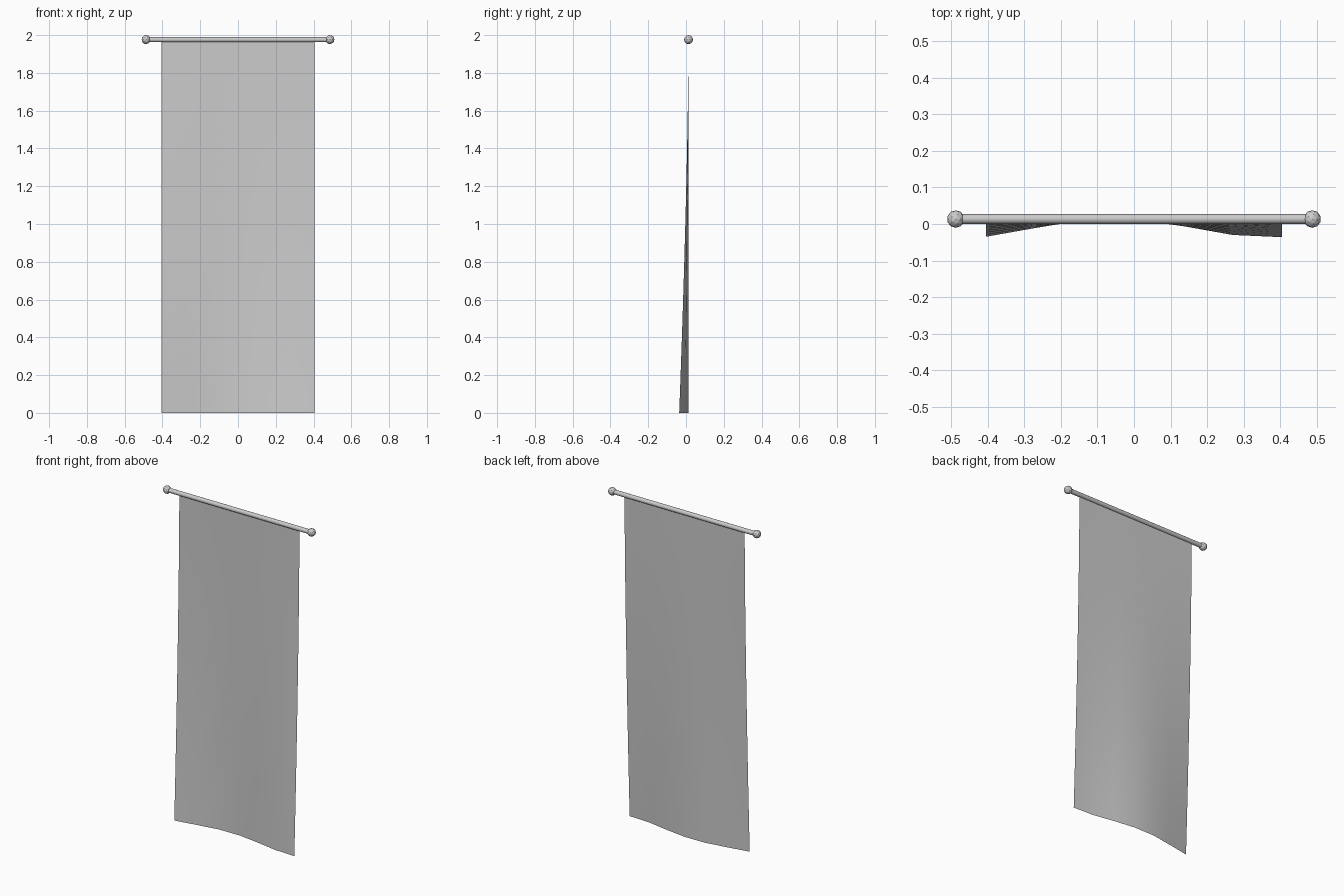
import bpy, bmesh, math

if "Cube" in bpy.data.objects:
    bpy.data.objects.remove(bpy.data.objects["Cube"])

ROD_Y, ROD_Z, ROD_R = 0.0135, 1.976, 0.0135
BALL_R, BALL_X = 0.024, 0.487
HALF_W = 0.405

# Horizontal rod
bpy.ops.mesh.primitive_cylinder_add(vertices=12, radius=ROD_R, depth=2 * BALL_X,
                                    location=(0, ROD_Y, ROD_Z),
                                    rotation=(0, math.pi / 2, 0))
rod = bpy.context.object
rod.name = "rod"
bpy.ops.object.shade_smooth_by_angle(angle=math.radians(40))

# Faceted ball at each rod end
for side, label in ((-1, "left"), (1, "right")):
    bpy.ops.mesh.primitive_ico_sphere_add(subdivisions=2, radius=BALL_R,
                                          location=(side * BALL_X, ROD_Y, ROD_Z))
    bpy.context.object.name = label + "_end_ball"

# Hanging cloth: flat at the rod, waving more towards the bottom hem
hem = [-0.035, -0.011, 0.011, 0.012, -0.006, -0.030, -0.036]
ROWS = 12
bm = bmesh.new()
grid = []
for r in range(ROWS + 1):
    t = r / ROWS
    grid.append([bm.verts.new((-HALF_W + 2 * HALF_W * i / (len(hem) - 1),
                               ROD_Y + (y - ROD_Y) * t ** 1.5,
                               ROD_Z * (1 - t)))
                 for i, y in enumerate(hem)])
for a, b in zip(grid, grid[1:]):
    for i in range(len(hem) - 1):
        bm.faces.new((a[i], b[i], b[i + 1], a[i + 1])).smooth = True
mesh = bpy.data.meshes.new("cloth")
bm.to_mesh(mesh)
bm.free()
cloth = bpy.data.objects.new("cloth", mesh)
bpy.context.collection.objects.link(cloth)
